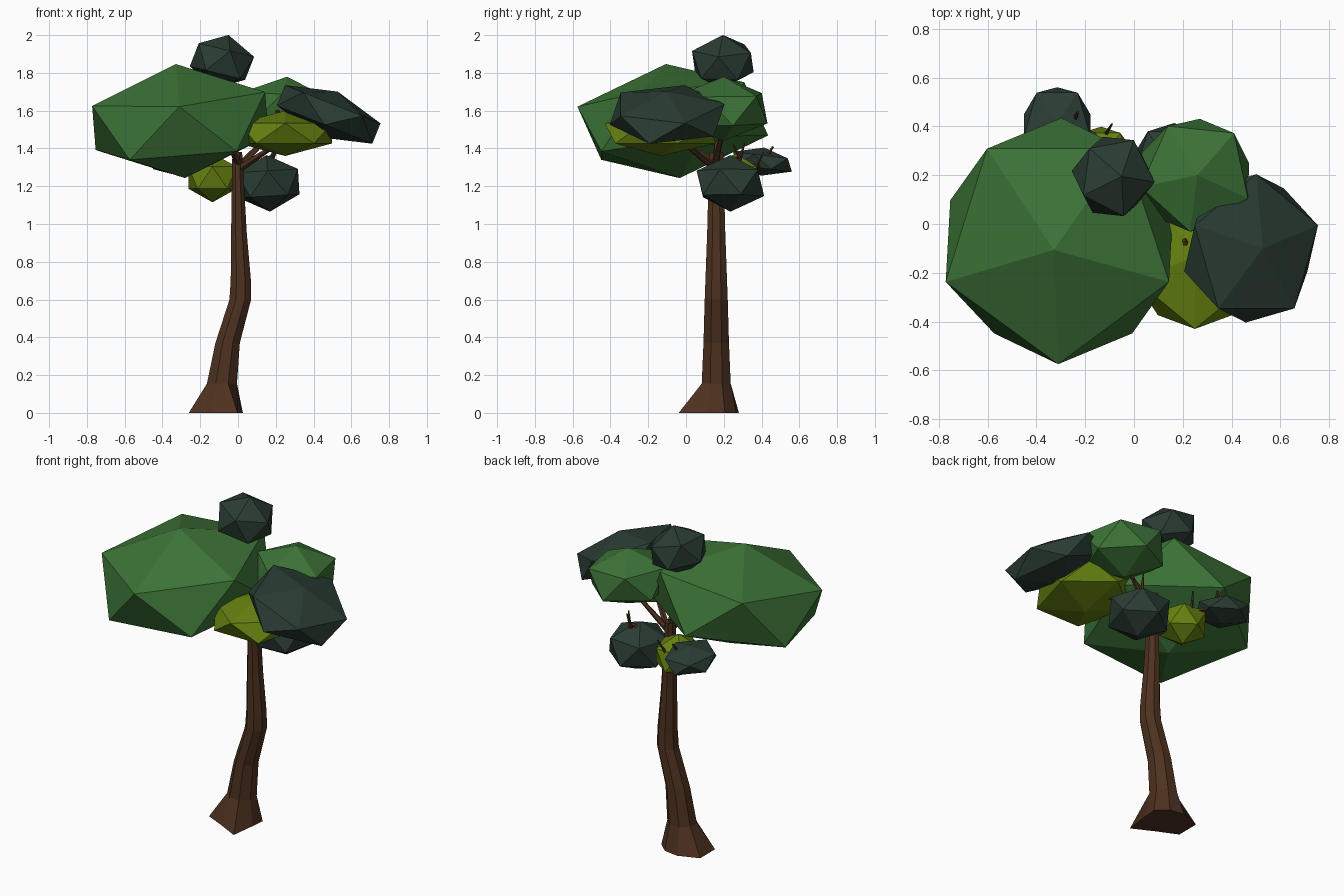
import bpy, bmesh
from math import radians, cos, sin, tau
from mathutils import Matrix, Vector

if "Cube" in bpy.data.objects:
    bpy.data.objects.remove(bpy.data.objects["Cube"])


def material(name, rgb):
    m = bpy.data.materials.new(name)
    m.diffuse_color = (*rgb, 1)
    m.use_nodes = True
    m.node_tree.nodes["Principled BSDF"].inputs["Base Color"].default_value = m.diffuse_color
    return m


BARK = material("bark", (0.075, 0.031, 0.014))
GREEN = material("leaf_green", (0.045, 0.17, 0.038))
DARK = material("leaf_dark", (0.023, 0.045, 0.033))
LIME = material("leaf_lime", (0.13, 0.22, 0.005))


def finish(bm, name, mat):
    bmesh.ops.recalc_face_normals(bm, faces=bm.faces)
    me = bpy.data.meshes.new(name)
    bm.to_mesh(me)
    bm.free()
    me.materials.append(mat)
    ob = bpy.data.objects.new(name, me)
    bpy.context.collection.objects.link(ob)
    return ob


def loft(name, rings, mat):
    """Skin a list of equal-length point rings and cap both ends."""
    bm = bmesh.new()
    loops = [[bm.verts.new(p) for p in ring] for ring in rings]
    n = len(loops[0])
    for a, b in zip(loops, loops[1:]):
        for i in range(n):
            j = (i + 1) % n
            bm.faces.new((a[i], a[j], b[j], b[i]))
    bm.faces.new(loops[0][::-1])
    bm.faces.new(loops[-1])
    return finish(bm, name, mat)


def clump(name, mat, centre, radii, yaw, tilt_x=0, tilt_y=0):
    """Faceted leaf clump: icosahedron turned, squashed, then tilted."""
    bm = bmesh.new()
    m = (Matrix.Translation(centre)
         @ Matrix.Rotation(tilt_y, 4, 'Y') @ Matrix.Rotation(tilt_x, 4, 'X')
         @ Matrix.Diagonal((*radii, 1)) @ Matrix.Rotation(radians(yaw), 4, 'Z'))
    bmesh.ops.create_icosphere(bm, subdivisions=1, radius=1, matrix=m)
    return finish(bm, name, mat)


def branch(name, start, end, r0, r1):
    """Tapered five-sided stick."""
    a, b = Vector(start), Vector(end)
    q = (b - a).to_track_quat('Z', 'Y')
    rings = [[p + q @ Vector((r * cos(tau * i / 5), r * sin(tau * i / 5), 0)) for i in range(5)]
             for p, r in ((a, r0), (b, r1))]
    return loft(name, rings, BARK)


# Trunk: flared root ring, then bent tapering eight-sided sections (x, z, rx, ry)
angles = [tau * (i + 0.5) / 8 for i in range(8)]
root_radii = (.12, .115, .13, .19, .19, .14, .215, .11)
rings = [[(-.085 + r * cos(a), .16 + r * sin(a), 0) for a, r in zip(angles, root_radii)]]
for x, z, rx, ry in ((-.085, .155, .086, .083), (-.055, .37, .07, .073), (.012, .6, .062, .066),
                     (.015, .70, .058, .062), (.005, .95, .045, .052), (-.004, 1.38, .028, .04)):
    rings.append([(x + rx * cos(a), .16 + ry * sin(a), z) for a in angles])
loft("trunk", rings, BARK)

# Branches and twigs
for i, (s, e, r0, r1) in enumerate((
        ((0, .16, 1.29), (.2, .0, 1.42), .022, .012),
        ((0, .15, 1.30), (.22, .2, 1.52), .02, .01),
        ((0, .13, 1.33), (-.06, -.03, 1.45), .02, .012),
        ((0, .16, 1.22), (.18, .28, 1.36), .02, .01),
        ((.18, .28, 1.33), (.19, .31, 1.43), .012, .004),
        ((.18, .29, 1.34), (.22, .25, 1.42), .01, .004),
        ((0, .17, 1.15), (-.12, .36, 1.3), .018, .01),
        ((-.12, .36, 1.28), (-.09, .41, 1.38), .01, .004),
        ((-.12, .34, 1.29), (-.28, .43, 1.33), .014, .008),
        ((-.25, .41, 1.33), (-.23, .46, 1.41), .012, .006),
        ((.2, .0, 1.42), (.21, -.08, 1.6), .014, .012),
        ((-.01, .16, 1.36), (-.07, .19, 1.8), .018, .01))):
    branch(f"branch_{i + 1}", s, e, r0, r1)

# Leaf clumps
clump("large_canopy", GREEN, (-.305, -.07, 1.545), (.54, .55, .305), -90, .12, -.08)
clump("right_canopy", GREEN, (.25, .2, 1.61), (.26, .26, .17), 48, 0, .06)
clump("right_dark_clump", DARK, (.48, -.1, 1.58), (.32, .34, .13), 18, 0, .38)
clump("right_lime_clump", LIME, (.25, -.135, 1.48), (.29, .33, .12), -90)
clump("top_dark_clump", DARK, (-.085, .195, 1.86), (.18, .185, .145), -8, 0, .24)
clump("low_dark_clump", DARK, (.16, .235, 1.215), (.19, .2, .15), -90, 0, -.06)
clump("low_lime_clump", LIME, (-.135, .265, 1.245), (.15, .15, .13), -90)
clump("back_dark_clump", DARK, (-.315, .405, 1.33), (.16, .18, .075), 54, -.12, 0)
